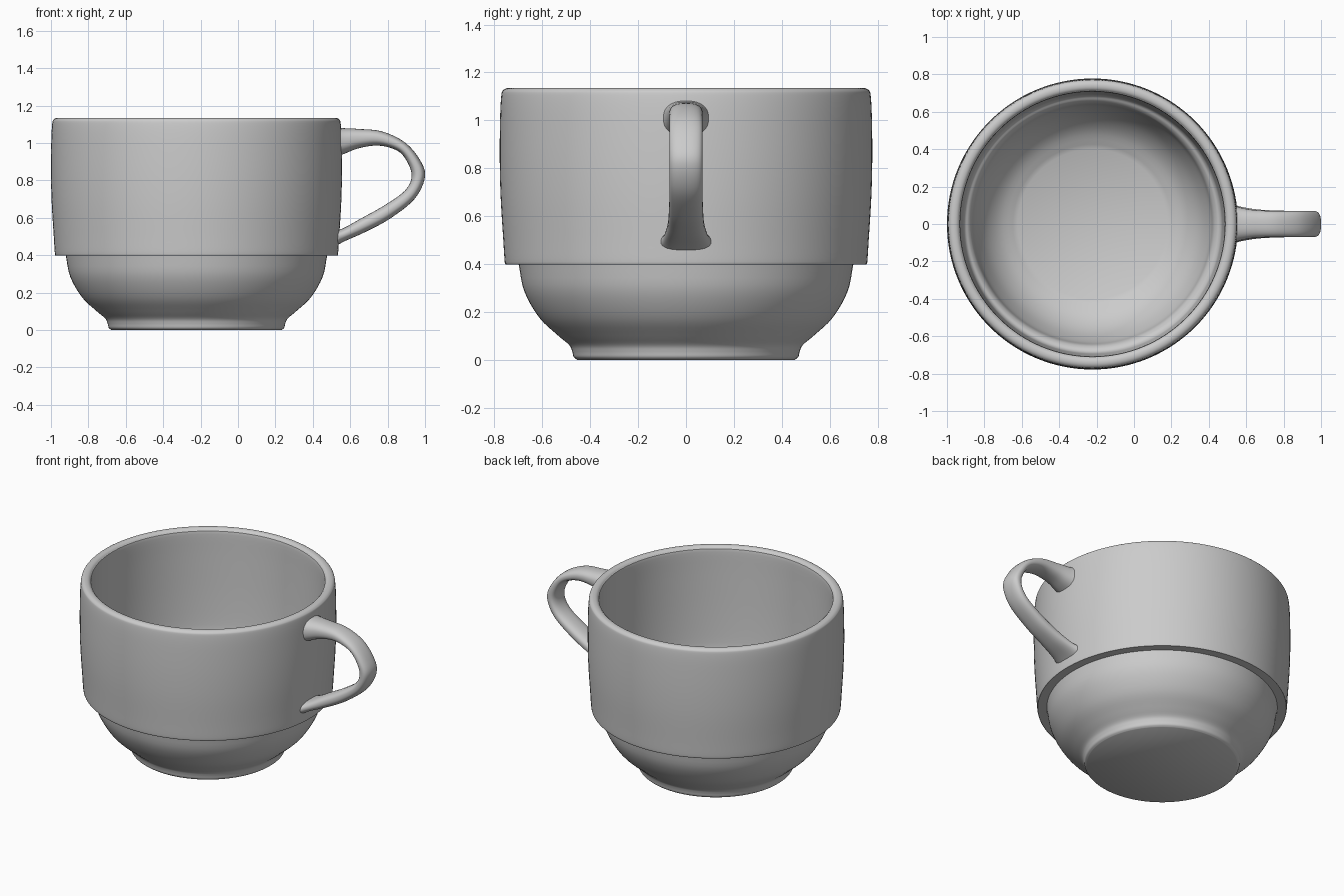
import bpy, bmesh, math
from mathutils import Vector

if "Cube" in bpy.data.objects:
    bpy.data.objects.remove(bpy.data.objects["Cube"])

CX = -0.222  # axis of the cup body


def smooth_path(points, steps):
    """Catmull-Rom samples through the points."""
    p = [Vector(q) for q in points]
    p = [2 * p[0] - p[1]] + p + [2 * p[-1] - p[-2]]
    out = []
    for i in range(1, len(p) - 2):
        a, b, c, d = p[i - 1:i + 3]
        for k in range(steps):
            t = k / steps
            out.append(0.5 * (2 * b + (c - a) * t + (2 * a - 5 * b + 4 * c - d) * t ** 2
                              + (3 * b - a - 3 * c + d) * t ** 3))
    out.append(p[-2])
    return out


def skin_rings(name, rings):
    """Join closed rings of points into a capped smooth skin."""
    bm = bmesh.new()
    loops = [[bm.verts.new(q) for q in ring] for ring in rings]
    n = len(loops[0])
    for a, b in zip(loops, loops[1:]):
        for i in range(n):
            j = (i + 1) % n
            bm.faces.new((a[i], a[j], b[j], b[i]))
    bm.faces.new(loops[0])
    bm.faces.new(loops[-1])
    bmesh.ops.recalc_face_normals(bm, faces=bm.faces)
    mesh = bpy.data.meshes.new(name)
    bm.to_mesh(mesh)
    bm.free()
    obj = bpy.data.objects.new(name, mesh)
    bpy.context.collection.objects.link(obj)
    bpy.ops.object.select_all(action='DESELECT')
    obj.select_set(True)
    bpy.context.view_layer.objects.active = obj
    bpy.ops.object.shade_smooth_by_angle(angle=math.radians(40))
    return obj


# Cup body: (radius, z) from the foot, up the outside, over the rim, down inside
foot_and_bowl = [(0.455, 0), (0.469, 0.012), (0.475, 0.035), (0.488, 0.062), (0.535, 0.102),
                 (0.612, 0.175), (0.675, 0.285), (0.699, 0.40)]
outer_wall = [(0.752, 0.40), (0.757, 0.408), (0.763, 0.50), (0.774, 0.68), (0.778, 0.85),
              (0.776, 1.02), (0.771, 1.105), (0.764, 1.125), (0.748, 1.134), (0.728, 1.133),
              (0.714, 1.122), (0.708, 1.10), (0.707, 0.95), (0.703, 0.70), (0.695, 0.50),
              (0.685, 0.45), (0.662, 0.43), (0.645, 0.40), (0.628, 0.32), (0.575, 0.20),
              (0.50, 0.115), (0.40, 0.06)]
profile = smooth_path(foot_and_bowl, 4) + smooth_path(outer_wall, 4)
SIDES = 128
angles = [2 * math.pi * i / SIDES for i in range(SIDES)]
skin_rings("cup_body", [[(CX + r * math.cos(a), r * math.sin(a), z) for a in angles]
                        for r, z in profile])

# Handle: (outer x, outer z, inner x, inner z, half width) along the loop
stations = [(0.52, 1.085, 0.52, 0.92, 0.105), (0.57, 1.079, 0.57, 0.943, 0.088),
            (0.65, 1.075, 0.65, 0.973, 0.074), (0.77, 1.062, 0.755, 0.986, 0.069),
            (0.89, 1.005, 0.855, 0.957, 0.069), (0.97, 0.914, 0.907, 0.895, 0.069),
            (1.0, 0.82, 0.928, 0.818, 0.069), (0.943, 0.70, 0.89, 0.743, 0.069),
            (0.81, 0.594, 0.78, 0.665, 0.071), (0.68, 0.524, 0.66, 0.598, 0.077),
            (0.575, 0.477, 0.57, 0.548, 0.092), (0.52, 0.448, 0.52, 0.53, 0.11)]


def power(v, e):
    return math.copysign(abs(v) ** e, v)


rings = []
for ox, oz, ix, iz, w in smooth_path(stations, 6):
    ring = []
    for i in range(32):
        a = 2 * math.pi * i / 32
        c, s = power(math.cos(a), 0.82), power(math.sin(a), 0.82)
        ring.append(((ox + ix) / 2 + c * (ox - ix) / 2, w * s, (oz + iz) / 2 + c * (oz - iz) / 2))
    rings.append(ring)
skin_rings("handle", rings)
